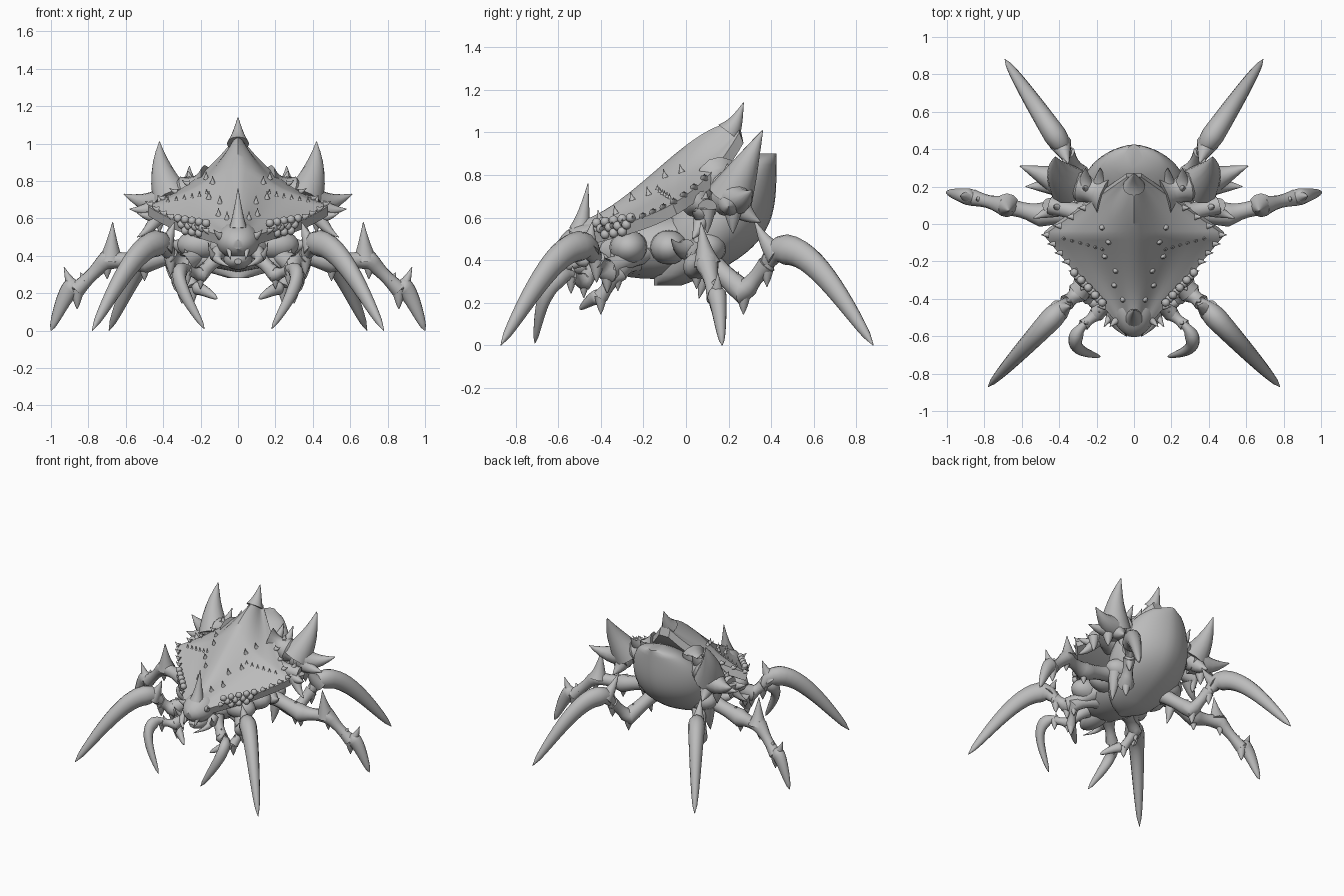
import bpy, bmesh, math
from mathutils import Vector

cube = bpy.data.objects.get("Cube")
if cube:
    bpy.data.objects.remove(cube)

GREY = (0.5, 0.5, 0.5, 1)
UP = Vector((0, 0, 1))
BACK = Vector((0, 1, 0))
OUT = Vector((1, 0, 0))

shell = bpy.data.materials.new("shell_grey")
shell.use_nodes = True
shell.diffuse_color = GREY
shell.node_tree.nodes["Principled BSDF"].inputs["Base Color"].default_value = GREY


def finish(name, bm):
    """Turn a bmesh into a smooth object that keeps its sharp edges."""
    bmesh.ops.recalc_face_normals(bm, faces=bm.faces)
    mesh = bpy.data.meshes.new(name)
    bm.to_mesh(mesh)
    bm.free()
    mesh.materials.append(shell)
    ob = bpy.data.objects.new(name, mesh)
    bpy.context.collection.objects.link(ob)
    bpy.ops.object.select_all(action='DESELECT')
    ob.select_set(True)
    bpy.context.view_layer.objects.active = ob
    bpy.ops.object.shade_smooth_by_angle(angle=math.radians(40))


def finish_pair(name, bm):
    """Make the left part and its mirror image on the right."""
    twin = bm.copy()
    bmesh.ops.scale(twin, verts=twin.verts, vec=(-1, 1, 1))
    finish(name + "_left", bm)
    finish(name + "_right", twin)


def add_rings(bm, rings):
    """Skin a list of closed rings and cap both ends."""
    loops = [[bm.verts.new(p) for p in ring] for ring in rings]
    count = len(loops[0])
    for a, b in zip(loops, loops[1:]):
        for i in range(count):
            j = (i + 1) % count
            bm.faces.new((a[i], a[j], b[j], b[i]))
    bm.faces.new(loops[0])
    bm.faces.new(loops[-1])


def turn(count):
    return [math.tau * k / count for k in range(count)]


def add_tube(bm, centres, radii, flat=1):
    """Sweep an oval along a list of centres."""
    rings = []
    for i, c in enumerate(centres):
        d = (centres[min(i + 1, len(centres) - 1)] - centres[max(i - 1, 0)]).normalized()
        side = d.cross(UP if abs(d.z) < 0.95 else BACK).normalized()
        rise = side.cross(d)
        r = max(radii[i], 0.002)
        rings.append([c + side * (r * flat * math.cos(a)) + rise * (r * math.sin(a)) for a in turn(12)])
    add_rings(bm, rings)


def add_horn(bm, base, tip, r, bend=None, steps=6):
    """Pointed spike, curving upward unless a bend is given."""
    base, tip = Vector(base), Vector(tip)
    if bend is None:
        bend = UP * (-0.1 * (tip - base).length)
    ts = [i / steps for i in range(steps + 1)]
    add_tube(bm, [base.lerp(tip, t) + bend * math.sin(math.pi * t) for t in ts],
             [r * (1 - t) ** 0.9 for t in ts])


def add_claw(bm, base, tip, r, bend):
    """Scythe blade: narrow neck, swollen shoulder, long point."""
    base, tip = Vector(base), Vector(tip)
    ts = [i / 16 for i in range(17)]
    add_tube(bm, [base.lerp(tip, t) + bend * math.sin(math.pi * t ** 0.7) for t in ts],
             [r * (1 - t) ** 0.5 * min(1, 0.4 + 4 * t) for t in ts], 0.85)


def add_limb(bm, joints, r):
    """Segmented limb, thick at each joint and waisted between, with thorns."""
    joints = [Vector(j) for j in joints]
    centres, radii = [], []
    last = len(joints) - 1
    for i in range(last):
        for k in range(6):
            t = k / 6
            centres.append(joints[i].lerp(joints[i + 1], t))
            radii.append(r * (1 - 0.4 * (i + t) / last) * (1 - 0.3 * math.sin(math.pi * t)))
    add_tube(bm, centres + joints[-1:], radii + [r * 0.6])
    for a, b in zip(joints, joints[1:]):
        mid = a.lerp(b, 0.7)
        add_horn(bm, mid, mid + UP * r + (b - a) * 0.2, r * 0.5)
        add_horn(bm, b, b - UP * r * 1.4, r * 0.5)


# Carapace: ridge, rim and width follow t from front to back
def station(t):
    y = -0.52 + 0.77 * t
    ridge = 0.58 + 0.47 * math.sin(math.pi / 2 * t ** 1.5)
    rim = 0.51 + 0.2 * t + 0.29 * t ** 4
    return y, ridge, rim, min(0.1 + 0.64 * t, 0.04 + 1.1 * (1 - t))


def on_shell(t, s):
    y, ridge, rim, width = station(t)
    fold = 0.012 * math.sin(abs(s) * 9) * (1 - abs(s))
    return Vector((width * s, y, rim + (ridge - rim) * (1 - abs(s)) ** 1.25 + fold))


bm = bmesh.new()
across = [i / 12 for i in range(-12, 13)]
rings = []
for i in range(33):
    y, ridge, rim, width = station(i / 32)
    rings.append([on_shell(i / 32, s) for s in across]
                 + [Vector((width * s, y + 0.02, rim - 0.05)) for s in reversed(across)])
add_rings(bm, rings)
finish("carapace", bm)

# Crest horn and nose horn
bm = bmesh.new()
add_horn(bm, (0, 0.2, 1), (0, 0.27, 1.14), 0.06)
add_horn(bm, (0, -0.5, 0.54), (0, -0.46, 0.76), 0.05)
finish("crest_horns", bm)

# Rows of knobs across the shell and teeth along its rim
bm = bmesh.new()
for k in range(6):
    p = on_shell(0.5 + 0.015 * k, 0.4 + 0.08 * k)
    add_horn(bm, p, p + UP * 0.025, 0.01)
    p = on_shell(0.15 + 0.1 * k, 0.3 + 0.1 * (k % 2))
    add_horn(bm, p, p + UP * 0.04 - BACK * 0.01, 0.016)
for k in range(12):
    p = on_shell(0.1 + k / 16, 0.95)
    add_horn(bm, p, p + OUT * 0.04 + UP * 0.02, 0.018)
finish_pair("shell_knobs", bm)

# Abdomen: deep sac, drawn to a point at the upper back
bm = bmesh.new()
rings = []
for i in range(25):
    t = i / 24
    back = 0.425 - 0.45 * (1 - t) ** 4
    front = -0.15 + 0.45 * t ** 3
    width = 0.05 + 0.24 * math.sqrt(max(math.sin(math.pi * t), 0))
    rings.append([Vector((width * math.sin(a) * abs(math.sin(a)) ** 0.2,
                          (back + front) / 2 + (back - front) / 2 * math.cos(a),
                          0.28 + 0.62 * t)) for a in turn(32)])
add_rings(bm, rings)
finish("abdomen", bm)


# Thorax, head and lower jaw: rounded bodies along the middle
def body(name, front, back, r, flat):
    ts = [i / 12 for i in range(13)]
    bm = bmesh.new()
    add_tube(bm, [Vector(front).lerp(Vector(back), t) for t in ts],
             [r * math.sqrt(math.sin(math.pi * (0.02 + 0.96 * t))) for t in ts], flat)
    finish(name, bm)


body("thorax", (0, -0.45, 0.43), (0, 0.25, 0.5), 0.15, 1.5)
body("head", (0, -0.6, 0.46), (0, -0.3, 0.5), 0.1, 1.2)
body("lower_jaw", (0, -0.56, 0.37), (0, -0.3, 0.4), 0.06, 1.3)

# Compound eyes: rows of globes tucked under the rim
bm = bmesh.new()
for row in range(3):
    for k in range(5 - row):
        f = (k + row / 2) / 4
        ball = bmesh.ops.create_icosphere(bm, subdivisions=2, radius=0.023)
        bmesh.ops.translate(bm, verts=ball["verts"],
                            vec=(0.17 + 0.15 * f, -0.42 + 0.16 * f, 0.575 + 0.025 * f - 0.03 * row))
finish_pair("eyes", bm)

# Jaw tusks and cheek spines
bm = bmesh.new()
add_horn(bm, (0.1, -0.45, 0.42), (0.04, -0.6, 0.34), 0.04, OUT * 0.04)
add_horn(bm, (0.1, -0.45, 0.42), (0.16, -0.55, 0.47), 0.04, UP * -0.05)
add_horn(bm, (0.08, -0.5, 0.5), (0.13, -0.55, 0.54), 0.03)
add_horn(bm, (0.05, -0.55, 0.46), (0.04, -0.6, 0.38), 0.02)
finish_pair("tusks", bm)

# Shoulder plates: a bulky ridge crowned with one tall and several short spikes
bm = bmesh.new()
add_limb(bm, [(0.15, 0.15, 0.78), (0.28, 0.2, 0.74), (0.42, 0.22, 0.68)], 0.11)
add_limb(bm, [(0.25, 0.05, 0.68), (0.45, 0.1, 0.64)], 0.08)
root = Vector((0.35, 0.21, 0.7))
add_horn(bm, root, (0.42, 0.36, 1.01), 0.11, OUT * 0.02)
add_horn(bm, root, (0.61, 0.31, 0.73), 0.1, UP * -0.03)
add_horn(bm, root, (0.58, 0.2, 0.65), 0.08)
add_horn(bm, root, (0.38, 0.35, 0.58), 0.08)
for x in (0.18, 0.26):
    add_horn(bm, (x, 0.2, 0.78), (x, 0.3, 0.88), 0.05)
for z in (0.5, 0.63):
    add_horn(bm, (0.42, 0.08, 0.62), (0.54, 0.03, z), 0.045)
finish_pair("shoulder_plate", bm)


# Legs: segmented limb, ending blade, and a spike at the knee
def leg(name, joints, tip, blade, arch, knee):
    bm = bmesh.new()
    add_limb(bm, joints, 0.075)
    finish_pair(name + "_leg", bm)
    bm = bmesh.new()
    add_claw(bm, joints[-1], tip, blade, UP * arch)
    start = Vector(joints[-1]).lerp(Vector(tip), 0.1) + UP * arch / 2
    add_horn(bm, start, knee, blade * 0.75)
    finish_pair(name + "_claw", bm)


leg("front", [(0.15, -0.2, 0.45), (0.3, -0.37, 0.35), (0.36, -0.42, 0.4)],
    (0.78, -0.87, 0), 0.08, 0.17, (0.34, -0.44, 0.58))
leg("hind", [(0.15, 0.05, 0.45), (0.3, 0.27, 0.25), (0.36, 0.38, 0.38)],
    (0.69, 0.88, 0), 0.08, 0.17, (0.35, 0.32, 0.59))
leg("middle", [(0.2, 0.05, 0.45), (0.5, 0.05, 0.37), (0.7, 0.1, 0.38), (0.86, 0.14, 0.22)],
    (1, 0.17, 0), 0.06, 0.06, (0.93, 0.15, 0.34))

# Tall spike on the middle knee
bm = bmesh.new()
add_horn(bm, (0.68, 0.1, 0.38), (0.67, 0.07, 0.58), 0.065)
finish_pair("middle_knee_spike", bm)

# Forward sickle arms and small folded feeding arms
bm = bmesh.new()
add_limb(bm, [(0.1, -0.4, 0.4), (0.2, -0.48, 0.3), (0.27, -0.54, 0.32)], 0.055)
add_claw(bm, (0.26, -0.53, 0.33), (0.18, -0.71, 0.01), 0.05, OUT * 0.08 + UP * 0.05 - BACK * 0.05)
finish_pair("sickle_arm", bm)
bm = bmesh.new()
add_limb(bm, [(0.14, -0.25, 0.4), (0.28, -0.32, 0.34), (0.24, -0.4, 0.23)], 0.06)
add_claw(bm, (0.24, -0.4, 0.23), (0.11, -0.5, 0.17), 0.04, UP * 0.01)
finish_pair("feeding_arm", bm)

# Hip pods where the legs meet the body
bm = bmesh.new()
for y in (-0.27, -0.08, 0.1):
    ball = bmesh.ops.create_uvsphere(bm, u_segments=16, v_segments=10, radius=0.09)
    bmesh.ops.scale(bm, verts=ball["verts"], vec=(1.4, 1, 0.9))
    bmesh.ops.translate(bm, verts=ball["verts"], vec=(0.2, y, 0.46))
add_horn(bm, (0.26, 0.1, 0.42), (0.25, 0.06, 0.22), 0.05)
add_horn(bm, (0.28, 0, 0.45), (0.4, -0.07, 0.5), 0.05)
finish_pair("hips", bm)
